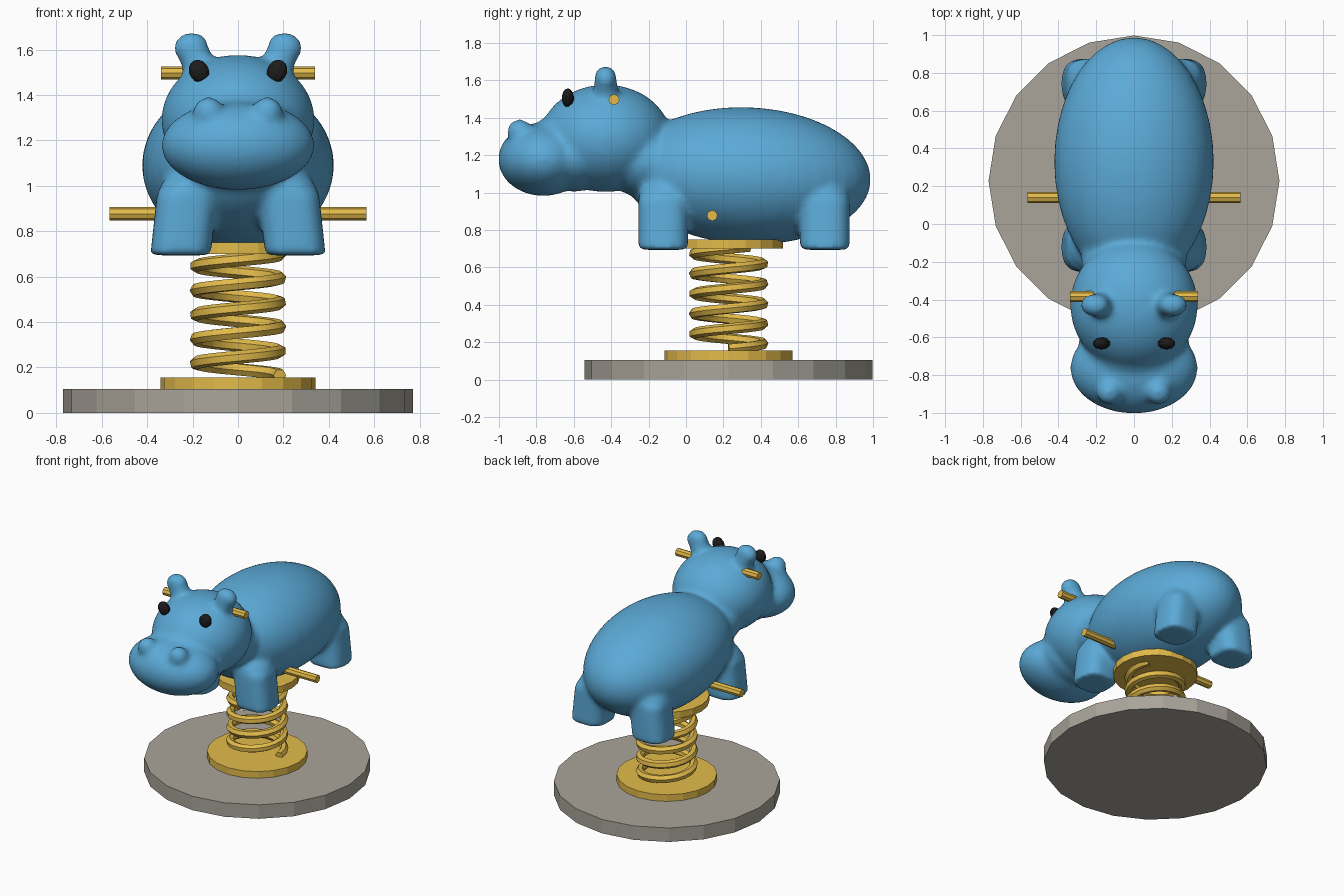
import bpy, bmesh, math
from mathutils import Matrix, Vector, Euler

if "Cube" in bpy.data.objects:
    bpy.data.objects.remove(bpy.data.objects["Cube"])


def material(name, rgb):
    m = bpy.data.materials.new(name)
    m.diffuse_color = (*rgb, 1)
    m.use_nodes = True
    m.node_tree.nodes["Principled BSDF"].inputs["Base Color"].default_value = m.diffuse_color
    return m


BLUE = material("sky blue", (0.105, 0.40, 0.68))
GOLD = material("gold yellow", (0.77, 0.50, 0.07))
GREY = material("stone grey", (0.40, 0.375, 0.325))
BLACK = material("black", (0.012, 0.012, 0.012))


def finish(ob, name, mat, angle=None):
    ob.name = name
    ob.data.materials.clear()
    ob.data.materials.append(mat)
    bpy.ops.object.select_all(action='DESELECT')
    ob.select_set(True)
    bpy.context.view_layer.objects.active = ob
    if angle:
        bpy.ops.object.shade_smooth_by_angle(angle=math.radians(angle))
    return ob


def disc(name, r, z0, z1, mat, y=0.228, sides=20):
    bpy.ops.mesh.primitive_cylinder_add(vertices=sides, radius=r, depth=z1 - z0,
                                        location=(0, y, (z0 + z1) / 2))
    return finish(bpy.context.object, name, mat)


def bar(name, half, y, z, r=0.029):
    bpy.ops.mesh.primitive_cylinder_add(vertices=8, radius=r, depth=2 * half,
                                        location=(0, y, z), rotation=(0, math.pi / 2, 0))
    return finish(bpy.context.object, name, GOLD)


# base, spring plates and the two cross bars
disc("ground_disc", 0.77, 0.0, 0.105, GREY)
disc("lower_plate", 0.342, 0.10, 0.155, GOLD)
disc("upper_plate", 0.29, 0.70, 0.75, GOLD)
bar("foot_bar", 0.565, 0.14, 0.877)
bar("handle_bar", 0.34, -0.385, 1.497)

# coil spring
curve = bpy.data.curves.new("spring", 'CURVE')
curve.dimensions = '3D'
curve.bevel_depth = 0.029
curve.bevel_resolution = 1
curve.use_fill_caps = True
turns, steps = 5.1, 20
count = int(turns * steps) + 1
sp = curve.splines.new('POLY')
sp.points.add(count - 1)
for i, p in enumerate(sp.points):
    a = 2 * math.pi * i / steps
    p.co = (0.184 * math.cos(a), 0.228 + 0.184 * math.sin(a), 0.165 + 0.107 * i / steps, 1)
spring = bpy.data.objects.new("spring", curve)
bpy.context.collection.objects.link(spring)
bpy.ops.object.select_all(action='DESELECT')
spring.select_set(True)
bpy.context.view_layer.objects.active = spring
bpy.ops.object.convert(target='MESH')
finish(bpy.context.object, "spring", GOLD, 40)

# animal body: overlapping volumes fused into one smooth skin
bm = bmesh.new()


def blob(c, s, rot=(0, 0, 0), mirror=False):
    for side in ((1, -1) if mirror else (1,)):
        r = Euler((math.radians(rot[0]), math.radians(rot[1] * side), 0)).to_matrix().to_4x4()
        m = Matrix.Translation((c[0] * side, c[1], c[2])) @ r @ Matrix.Diagonal((*s, 1))
        bmesh.ops.create_uvsphere(bm, u_segments=40, v_segments=24, radius=1, matrix=m)


def leg(x, y, w, z0, z1):
    for side in (1, -1):
        m = Matrix.Translation((x * side, y, (z0 + z1) / 2)) @ Matrix.Diagonal((w, w, z1 - z0, 1))
        vs = bmesh.ops.create_cube(bm, size=1, matrix=m)["verts"]
        for v in vs:                      # lean inward at the top
            if v.co.z > z0 + 0.1:
                v.co.x -= 0.03 * side
        edges = list({e for v in vs for e in v.link_edges
                      if abs(e.verts[0].co.z - e.verts[1].co.z) > 0.1})
        bmesh.ops.bevel(bm, geom=edges, offset=0.095, segments=5, profile=0.5, affect='EDGES')
    # rounded shoulder
    blob((x - 0.04, y, z1), (0.135, 0.132, 0.10), mirror=True)


blob((0, 0.33, 1.090), (0.423, 0.66, 0.366), (-2.5, 0, 0))         # torso
blob((0, -0.20, 1.17), (0.28, 0.25, 0.20))                         # neck
blob((0, -0.43, 1.29), (0.338, 0.35, 0.287))                       # head
blob((0, -0.763, 1.178), (0.338, 0.241, 0.196))                    # muzzle
blob((0, -0.60, 1.19), (0.292, 0.20, 0.185))                       # cheeks
blob((0, -0.66, 1.27), (0.24, 0.17, 0.16))                         # nose bridge
blob((0.13, -0.89, 1.325), (0.068, 0.068, 0.068), mirror=True)     # nostrils
blob((0.182, -0.43, 1.55), (0.072, 0.066, 0.11), (0, 18, 0), True)  # ear stems
blob((0.207, -0.43, 1.61), (0.079, 0.061, 0.068), (0, 10, 0), True)  # ear tips
leg(0.253, -0.122, 0.266, 0.694, 0.97)
leg(0.253, 0.742, 0.266, 0.694, 0.97)

me = bpy.data.meshes.new("animal_body")
bm.to_mesh(me)
bm.free()
body = bpy.data.objects.new("animal_body", me)
bpy.context.collection.objects.link(body)
finish(body, "animal_body", BLUE)
rm = body.modifiers.new("fuse", 'REMESH')
rm.mode = 'VOXEL'
rm.voxel_size = 0.016
rm.use_smooth_shade = True
sm = body.modifiers.new("soften", 'SMOOTH')
sm.factor = 0.5
sm.iterations = 14
for mod in ("fuse", "soften"):
    bpy.ops.object.modifier_apply(modifier=mod)
finish(body, "animal_body", BLUE)
bpy.ops.object.shade_smooth()

# eyes
for side, label in ((1, "left"), (-1, "right")):
    bpy.ops.mesh.primitive_uv_sphere_add(segments=10, ring_count=7, radius=1,
                                         location=(0.172 * side, -0.632, 1.505),
                                         rotation=(0, math.radians(25 * side), 0))
    eye = bpy.context.object
    eye.scale = (0.046, 0.033, 0.052)
    finish(eye, "eye_" + label, BLACK)
